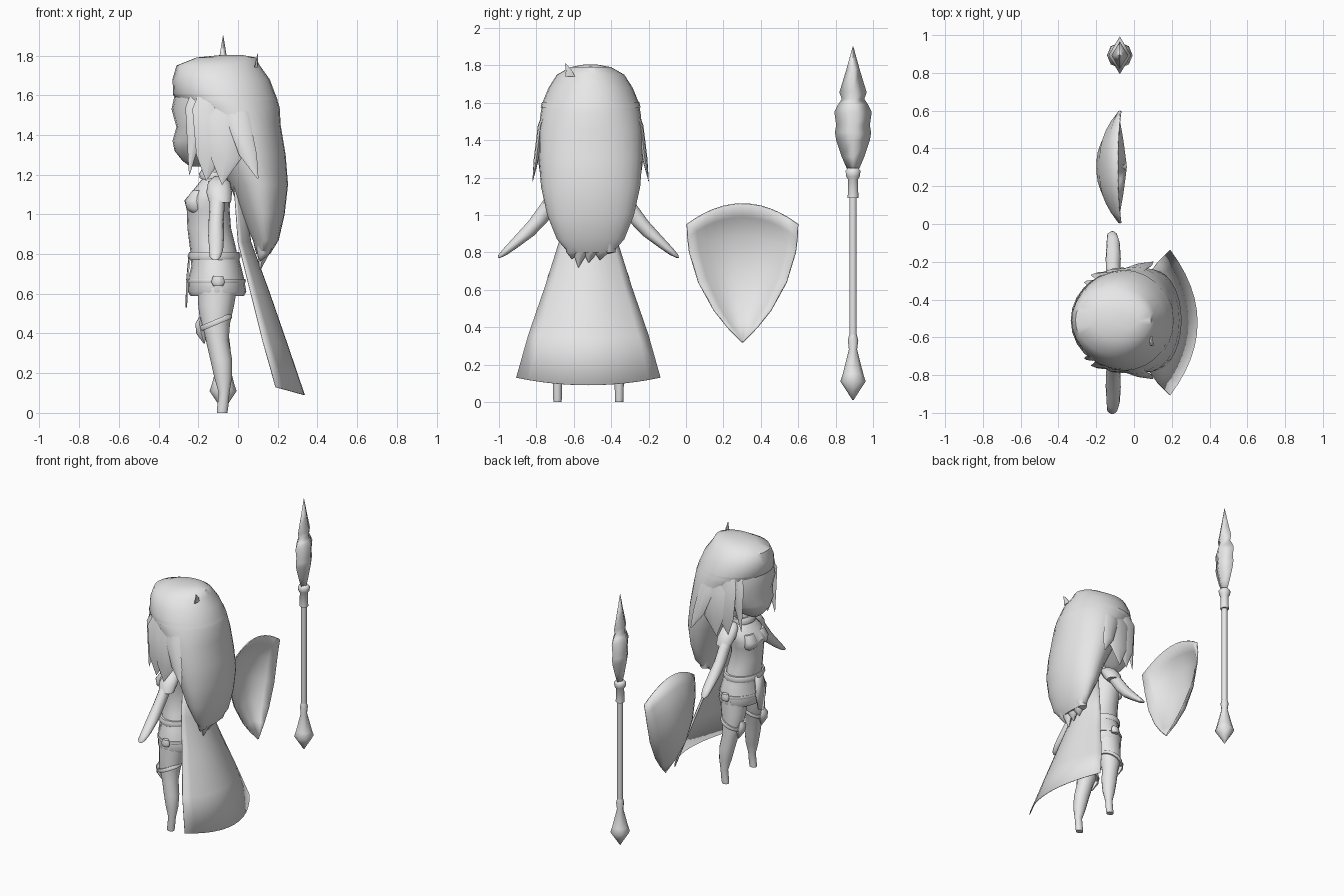
import bpy, bmesh, math

grey = bpy.data.materials.new("plain_grey")
grey.diffuse_color = (0.8, 0.8, 0.8, 1)
CY = -0.522  # middle of the body
HY = -0.51   # middle of the head


def finish(name, bm, angle=50):
    bmesh.ops.remove_doubles(bm, verts=bm.verts, dist=1e-5)
    bmesh.ops.recalc_face_normals(bm, faces=bm.faces)
    me = bpy.data.meshes.new(name)
    bm.to_mesh(me)
    bm.free()
    me.materials.append(grey)
    ob = bpy.data.objects.new(name, me)
    bpy.context.collection.objects.link(ob)
    bpy.context.view_layer.objects.active = ob
    ob.select_set(True)
    bpy.ops.object.shade_smooth_by_angle(angle=math.radians(angle))
    ob.select_set(False)
    return ob


def loft(name, rings, n=20, angle=50, cap=True):
    """Stack of horizontal ellipses: (cx, cy, z, rx, ry)."""
    bm = bmesh.new()
    loops = [[bm.verts.new((cx + rx * math.cos(2 * math.pi * i / n),
                            cy + ry * math.sin(2 * math.pi * i / n), z))
              for i in range(n)] for cx, cy, z, rx, ry in rings]
    for a, b in zip(loops, loops[1:]):
        for i in range(n):
            j = (i + 1) % n
            bm.faces.new((a[i], a[j], b[j], b[i]))
    if cap:
        bm.faces.new(loops[0])
        bm.faces.new(loops[-1])
    return finish(name, bm, angle)


def body(name, rows, cy=CY, **kw):
    """Centred rings: (z, cx, rx, ry)."""
    return loft(name, [(cx, cy, z, rx, ry) for z, cx, rx, ry in rows], **kw)


def sheet(name, rows, thick):
    bm = bmesh.new()
    g = [[bm.verts.new(p) for p in r] for r in rows]
    for a, b in zip(g, g[1:]):
        for i in range(len(a) - 1):
            bm.faces.new((a[i], a[i + 1], b[i + 1], b[i]))
    ob = finish(name, bm)
    m = ob.modifiers.new("thickness", 'SOLIDIFY')
    m.thickness = thick
    m.offset = 0
    return ob


def curved_sheet(name, cy, rows, thick, power=2.0):
    """Bowed rows: (edge x, middle x, edge z, middle z, half width)."""
    sheet(name, [[(xm + (xe - xm) * abs(t) ** power, cy + t * w, zm + (ze - zm) * t * t)
                  for t in [i / 6 - 1 for i in range(13)]] for xe, xm, ze, zm, w in rows], thick)


def ring(name, loc, rx, ry, r, tilt=0):
    """Oval band, tilted about y."""
    bm = bmesh.new()
    n, k = 20, 6
    v = [[bm.verts.new(((rx + r * math.cos(t)) * math.cos(a), (ry + r * math.cos(t)) * math.sin(a),
                        1.5 * r * math.sin(t)))
          for t in [2 * math.pi * j / k for j in range(k)]]
         for a in [2 * math.pi * i / n for i in range(n)]]
    for i in range(n):
        for j in range(k):
            bm.faces.new((v[i][j], v[(i + 1) % n][j], v[(i + 1) % n][(j + 1) % k], v[i][(j + 1) % k]))
    ob = finish(name, bm)
    ob.location = loc
    ob.rotation_euler.y = tilt


# Head and neck
body("head", [(1.24, -.21, .03, .03), (1.27, -.2, .08, .08), (1.32, -.155, .165, .15),
              (1.37, -.125, .205, .20), (1.44, -.11, .2, .235), (1.53, -.10, .235, .245),
              (1.62, -.09, .225, .235)], cy=HY, n=24)
body("neck", [(1.12, -.12, .05, .055), (1.19, -.13, .035, .04), (1.3, -.14, .035, .04)], n=12)

# Hair: cap and long back mass in one shape
body("hair", [(1.803, -.03, .05, .04), (1.79, -.06, .15, .11), (1.75, -.1, .21, .18),
              (1.68, -.085, .245, .225), (1.6, -.068, .258, .258), (1.54, -.035, .245, .268),
              (1.45, .02, .195, .277), (1.3, .06, .18, .277), (1.15, .105, .147, .265),
              (1.0, .125, .11, .232), (.87, .14, .065, .18), (.8, .127, .035, .12)], cy=HY, n=28)


def lock(name, pts):
    """Flat tapering strand on both sides: (x, z, half width, distance from middle)."""
    for s, side in ((-1, "right"), (1, "left")):
        loft(side + "_" + name, [(x, HY + s * d, z, w, min(.014, w * .4)) for x, z, w, d in pts], n=8)


lock("front_lock", [(-.18, 1.68, .03, .16), (-.22, 1.54, .045, .2), (-.222, 1.38, .035, .2), (-.245, 1.2, .002, .2)])
lock("cheek_lock", [(-.12, 1.68, .05, .19), (-.145, 1.53, .085, .24), (-.14, 1.3, .07, .245), (-.16, 1.17, .002, .235)])
lock("ear_lock", [(-.06, 1.66, .04, .2), (-.06, 1.48, .09, .26), (-.06, 1.28, .075, .265), (-.08, 1.15, .002, .26)])
lock("rear_lock", [(-.02, 1.66, .03, .2), (.0, 1.48, .06, .268), (.05, 1.3, .045, .29), (.1, 1.18, .003, .31)])
# Ragged hair ends
for y, z, w in ((-.6, .765, .05), (-.565, .72, .05), (-.51, .745, .05), (-.45, .76, .05), (-.41, .79, .04)):
    loft("hair_end", [(.135, y, .85, .045, w), (.127, y, .8, .03, w * .8), (.112, y - .01, z, .002, .002)], n=8)
loft("top_tuft", [(.09, -.62, 1.74, .008, .03), (.095, -.625, 1.77, .007, .02), (.1, -.645, 1.81, .002, .003)], n=6)

# Headband
body("headband", [(1.575, -.055, .255, .267), (1.605, -.07, .259, .26)], cy=HY, n=28, cap=False)

# Torso, belt, skirt
body("torso", [(.74, -.11, .12, .15), (.85, -.13, .115, .125), (.93, -.145, .11, .112),
               (1.02, -.15, .108, .125), (1.07, -.155, .115, .135), (1.13, -.13, .09, .135),
               (1.18, -.12, .06, .09), (1.2, -.12, .04, .05)])
for s, side in ((-1, "right"), (1, "left")):
    y = CY + s * .06
    loft(side + "_breastplate", [(-.2, y, 1.0, .025, .03), (-.215, y, 1.03, .045, .055),
                                 (-.215, y, 1.07, .052, .06), (-.2, y, 1.12, .03, .045)], n=12)
ring("collar", (-.12, CY, 1.19), .06, .075, .018, .2)
ring("belt", (-.12, CY, .79), .118, .15, .016)
body("skirt", [(.59, -.105, .135, .18), (.61, -.105, .147, .192), (.68, -.11, .14, .185),
               (.74, -.11, .125, .165), (.8, -.12, .12, .15)])
ring("hip_band", (-.108, CY, .665), .14, .188, .008)
sheet("front_cloth", [[(-.24, CY - .05, .8), (-.245, CY + .05, .8)],
                      [(-.258, CY - .055, .66), (-.258, CY + .055, .66)],
                      [(-.26, CY - .03, .53), (-.26, CY + .03, .55)]], .008)

# Limbs, mirrored about the body's middle
for s, side in ((-1, "right"), (1, "left")):
    def limb(name, rows, n=12):
        loft(side + "_" + name, [(x, CY + s * d, z, rx, ry) for x, d, z, rx, ry in rows], n=n)

    limb("leg", [(-.08, .165, 0, .026, .022), (-.078, .165, .02, .028, .024), (-.07, .165, .1, .027, .025),
                 (-.075, .158, .18, .045, .042), (-.085, .15, .27, .055, .052), (-.105, .137, .37, .058, .057),
                 (-.115, .125, .45, .075, .07), (-.11, .11, .54, .09, .083), (-.105, .1, .63, .1, .09)], 14)
    ring(side + "_boot_cuff", (-.115, CY + s * .128, .455), .082, .074, .01, -.4)
    limb("knee_plate", [(-.17, .138, .35, .004, .004), (-.185, .133, .4, .025, .035),
                        (-.195, .13, .45, .02, .04), (-.19, .128, .48, .008, .02)], 8)
    limb("hip_pouch", [(-.1, .195, .64, .025, .018), (-.1, .2, .66, .035, .02), (-.1, .195, .69, .025, .016)], 8)
    limb("arm", [(-.115, .478, .77, .012, .006), (-.115, .46, .785, .028, .022), (-.11, .42, .82, .035, .034),
                 (-.11, .34, .89, .04, .05), (-.11, .27, .965, .038, .052), (-.105, .21, 1.05, .038, .05),
                 (-.1, .15, 1.13, .045, .055), (-.1, .11, 1.17, .03, .04)])
    limb("shoulder_plate", [(-.09, .2, 1.06, .055, .045), (-.095, .17, 1.11, .065, .06),
                            (-.095, .13, 1.165, .055, .055), (-.1, .1, 1.19, .02, .02)], 12)

# Cape
curved_sheet("cape", CY, [(-.02, .02, 1.14, 1.15, .11), (.0, .065, .86, .86, .155), (.06, .16, .62, .6, .23),
                          (.125, .25, .36, .34, .32), (.19, .335, .13, .09, .385)], .004)

# Shield: domed plate, hollow on the inner side, its tip swept back
curved_sheet("shield", .302, [(-.07, -.085, .95, 1.06, .297), (-.08, -.14, .88, .99, .294),
                              (-.085, -.18, .8, .89, .284), (-.075, -.195, .64, .73, .235),
                              (-.06, -.165, .49, .56, .152), (-.05, -.105, .4, .43, .08),
                              (-.04, -.04, .32, .32, .002)], .008, 2.6)


# Spear
def spear(name, rows, n, flat=1.0, angle=60):
    loft(name, [(-.075, .893, z, r * flat, r) for z, r in rows], n=n, angle=angle)


spear("spear_shaft", [(.3, .02), (1.12, .02)], 10)
spear("spear_butt", [(.01, .003), (.06, .035), (.11, .068), (.15, .055), (.28, .022), (.33, .028), (.36, .02)], 8)
spear("spear_socket", [(1.09, .03), (1.19, .028), (1.205, .038), (1.235, .042), (1.25, .03)], 10)
spear("spear_blade", [(1.24, .03), (1.31, .06), (1.4, .09), (1.44, .097), (1.48, .09), (1.55, .1),
                      (1.59, .08), (1.62, .06), (1.655, .073), (1.78, .035), (1.9, .002)], 4, .6, 130)
